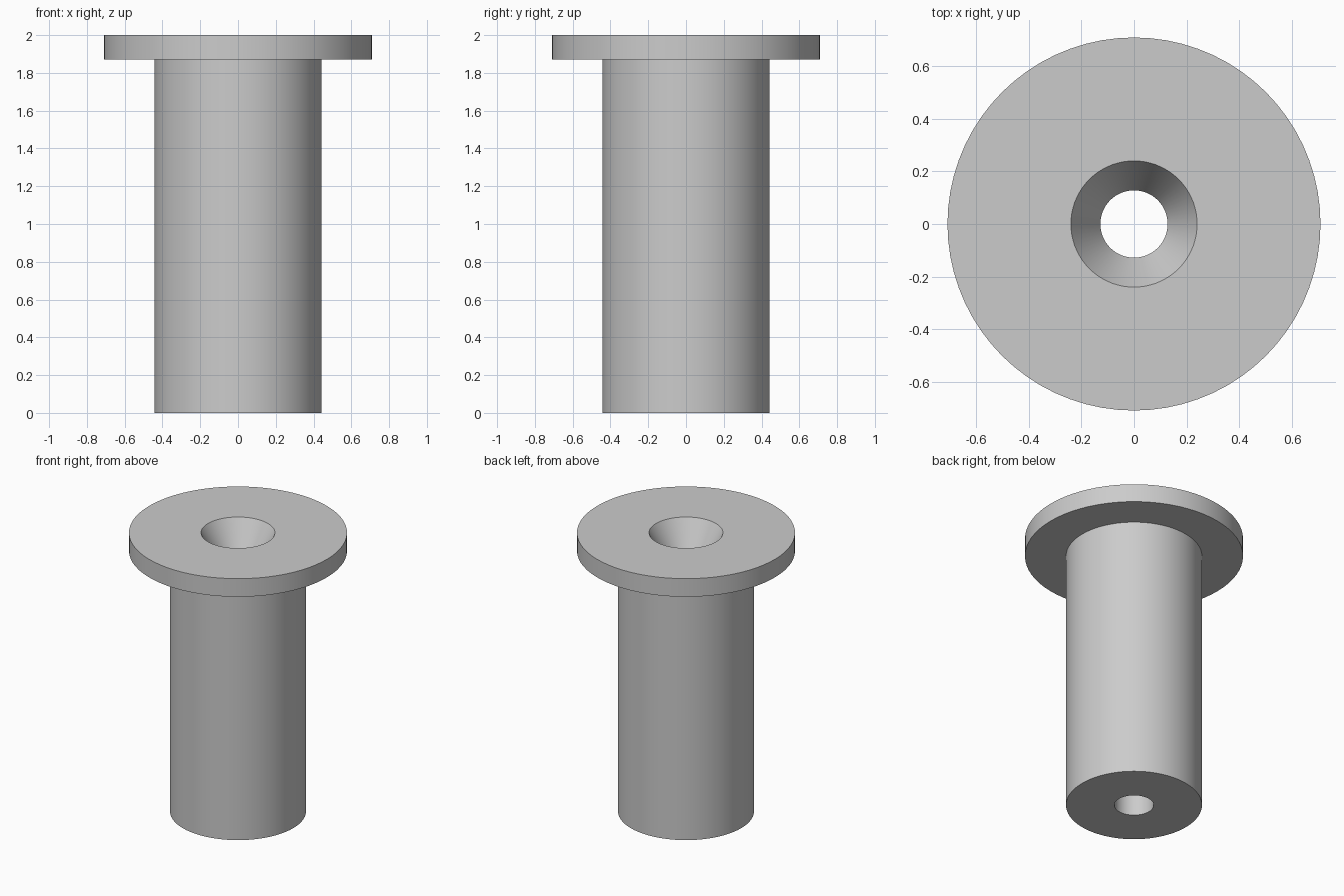
import bpy
import bmesh
import math

cube = bpy.data.objects.get("Cube")
if cube:
    bpy.data.objects.remove(cube, do_unlink=True)

SEGMENTS = 72
BORE_R, SINK_R, BODY_R, FLANGE_R = 0.128, 0.24, 0.442, 0.709
HEIGHT, FLANGE_Z = 2.0, 1.87
SINK_Z = HEIGHT - (SINK_R - BORE_R) / math.tan(math.radians(30))

# Plain grey metal
grey = bpy.data.materials.new("light grey")
grey.use_nodes = True
color = (0.6, 0.6, 0.6, 1)
grey.diffuse_color = color
grey.node_tree.nodes["Principled BSDF"].inputs["Base Color"].default_value = color


def lathe(name, profile):
    """Revolve a closed (radius, z) profile around the z axis."""
    bm = bmesh.new()
    verts = [bm.verts.new((r, 0, z)) for r, z in profile]
    edges = [bm.edges.new((v, verts[(i + 1) % len(verts)])) for i, v in enumerate(verts)]
    bmesh.ops.spin(bm, geom=verts + edges, cent=(0, 0, 0), axis=(0, 0, 1),
                   angle=math.tau, steps=SEGMENTS, use_merge=True)
    bmesh.ops.remove_doubles(bm, verts=bm.verts, dist=0.0001)
    bmesh.ops.recalc_face_normals(bm, faces=bm.faces)
    mesh = bpy.data.meshes.new(name)
    bm.to_mesh(mesh)
    bm.free()
    mesh.materials.append(grey)
    obj = bpy.data.objects.new(name, mesh)
    bpy.context.collection.objects.link(obj)
    bpy.ops.object.select_all(action="DESELECT")
    obj.select_set(True)
    bpy.context.view_layer.objects.active = obj
    bpy.ops.object.shade_smooth_by_angle(angle=math.radians(25))
    return obj


# Flanged sleeve with a through bore and a countersunk top opening
lathe("flanged_bushing", [
    (BORE_R, 0), (BODY_R, 0), (BODY_R, FLANGE_Z), (FLANGE_R, FLANGE_Z),
    (FLANGE_R, HEIGHT), (SINK_R, HEIGHT), (BORE_R, SINK_Z),
])
